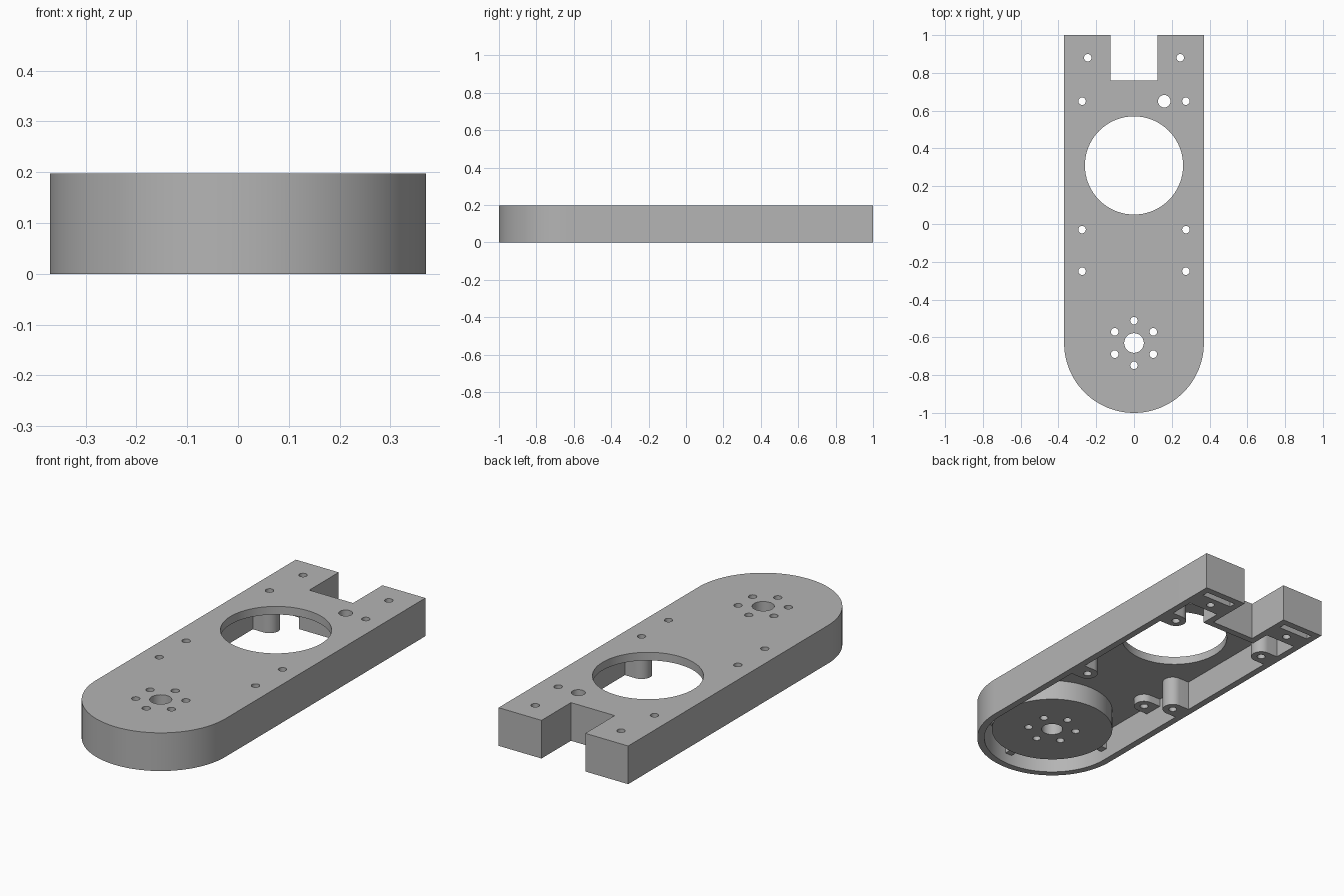
import bpy, bmesh
from math import sin, cos, pi, radians

cube = bpy.data.objects.get("Cube")
if cube:
    bpy.data.objects.remove(cube)

grey = bpy.data.materials.new("plain_grey")
grey.use_nodes = True
colour = (0.46, 0.46, 0.46, 1)
grey.diffuse_color = colour
grey.node_tree.nodes["Principled BSDF"].inputs["Base Color"].default_value = colour

HEIGHT, PLATE_Z, HUB_Z = 0.197, 0.155, 0.05
HALF_W, WALL, END_Y = 0.37, 0.035, -0.63
SCREW = 0.02


def arc(cx, cy, r, start=0, end=360, n=48):
    closed = end - start == 360
    steps = n if closed else n + 1
    angles = [radians(start + (end - start) * i / n) for i in range(steps)]
    return [(cx + r * cos(a), cy + r * sin(a)) for a in angles]


def screw_hole(x, y):
    return arc(x, y, SCREW, n=20)


def body_outline(inset):
    """Rounded front end, straight sides and a notched back end."""
    w, back = HALF_W - inset, 1 - inset
    nx, ny = 0.125 + inset, 0.76 - inset
    return arc(0, END_Y, w, 180, 360, 64) + [
        (w, back), (nx, back), (nx, ny), (-nx, ny), (-nx, back), (-w, back)]


def slab(name, loops, z0, z1):
    """Extrude a flat outline (first loop) with holes (other loops)."""
    curve = bpy.data.curves.new(name, 'CURVE')
    curve.dimensions, curve.fill_mode = '2D', 'BOTH'
    curve.extrude = (z1 - z0) / 2
    for pts in loops:
        spline = curve.splines.new('POLY')
        spline.points.add(len(pts) - 1)
        for p, (x, y) in zip(spline.points, pts):
            p.co = (x, y, 0, 1)
        spline.use_cyclic_u = True
    obj = bpy.data.objects.new(name, curve)
    bpy.context.collection.objects.link(obj)
    obj.location.z = (z0 + z1) / 2
    bpy.ops.object.select_all(action='DESELECT')
    obj.select_set(True)
    bpy.context.view_layer.objects.active = obj
    bpy.ops.object.convert(target='MESH')
    obj = bpy.context.object
    obj.name = name
    # Weld caps to sides and face everything outwards
    bm = bmesh.new()
    bm.from_mesh(obj.data)
    bmesh.ops.remove_doubles(bm, verts=bm.verts, dist=0.0001)
    bmesh.ops.recalc_face_normals(bm, faces=bm.faces)
    bm.to_mesh(obj.data)
    bm.free()
    obj.data.materials.clear()
    obj.data.materials.append(grey)
    bpy.ops.object.shade_smooth_by_angle(angle=radians(30))
    return obj


# Hole layouts
hub_holes = [arc(0, END_Y, 0.052)]
for k in range(6):
    a = pi / 2 + k * pi / 3
    hub_holes.append(screw_hole(0.118 * cos(a), END_Y + 0.118 * sin(a)))
side_posts = {"rear": (0.65, 0), "middle": (-0.03, 0), "short": (-0.25, 0.115)}
POST_X, PRONG_X, PRONG_Y, POST_R = 0.275, 0.245, 0.88, 0.05

# Top plate with every through hole
holes = [arc(0, 0.31, 0.26, n=72), arc(0.16, 0.65, 0.033, n=28)] + hub_holes
for s in (-1, 1):
    holes += [screw_hole(s * POST_X, y) for y, _ in side_posts.values()]
    holes.append(screw_hole(s * PRONG_X, PRONG_Y))
slab("top_plate", [body_outline(0)] + holes, PLATE_Z, HEIGHT)

# Outer wall following the outline
slab("outer_wall", [body_outline(0), body_outline(WALL)], 0, PLATE_Z)

# Round hub under the front end
slab("hub", [arc(0, END_Y, 0.298, n=64)] + hub_holes, HUB_Z, PLATE_Z)


def box(x0, x1, y0, y1):
    return [(x0, y0), (x1, y0), (x1, y1), (x0, y1)]


# Small tabs tying the hub to the wall
inner = HALF_W - WALL
slab("front_hub_tab", [box(-0.02, 0.02, END_Y - inner, END_Y - 0.296)], HUB_Z + 0.005, PLATE_Z)

for s, side in ((-1, "right"), (1, "left")):
    slab(side + "_hub_tab", [box(s * 0.296, s * inner, END_Y - 0.02, END_Y + 0.02)],
         HUB_Z + 0.005, PLATE_Z)
    # Screw posts merging into the side walls
    for label, (y, z) in side_posts.items():
        post = [(s * x, yy) for x, yy in
                arc(POST_X, y, POST_R, 90, 270, 20) + [(inner, y - POST_R), (inner, y + POST_R)]]
        slab(f"{side}_{label}_post", [post, screw_hole(s * POST_X, y)], z, PLATE_Z)
    # Screw block bridging each prong
    slab(side + "_prong_block",
         [box(s * (0.125 + WALL), s * inner, PRONG_Y - POST_R, PRONG_Y + POST_R),
          screw_hole(s * PRONG_X, PRONG_Y)], 0, PLATE_Z)
